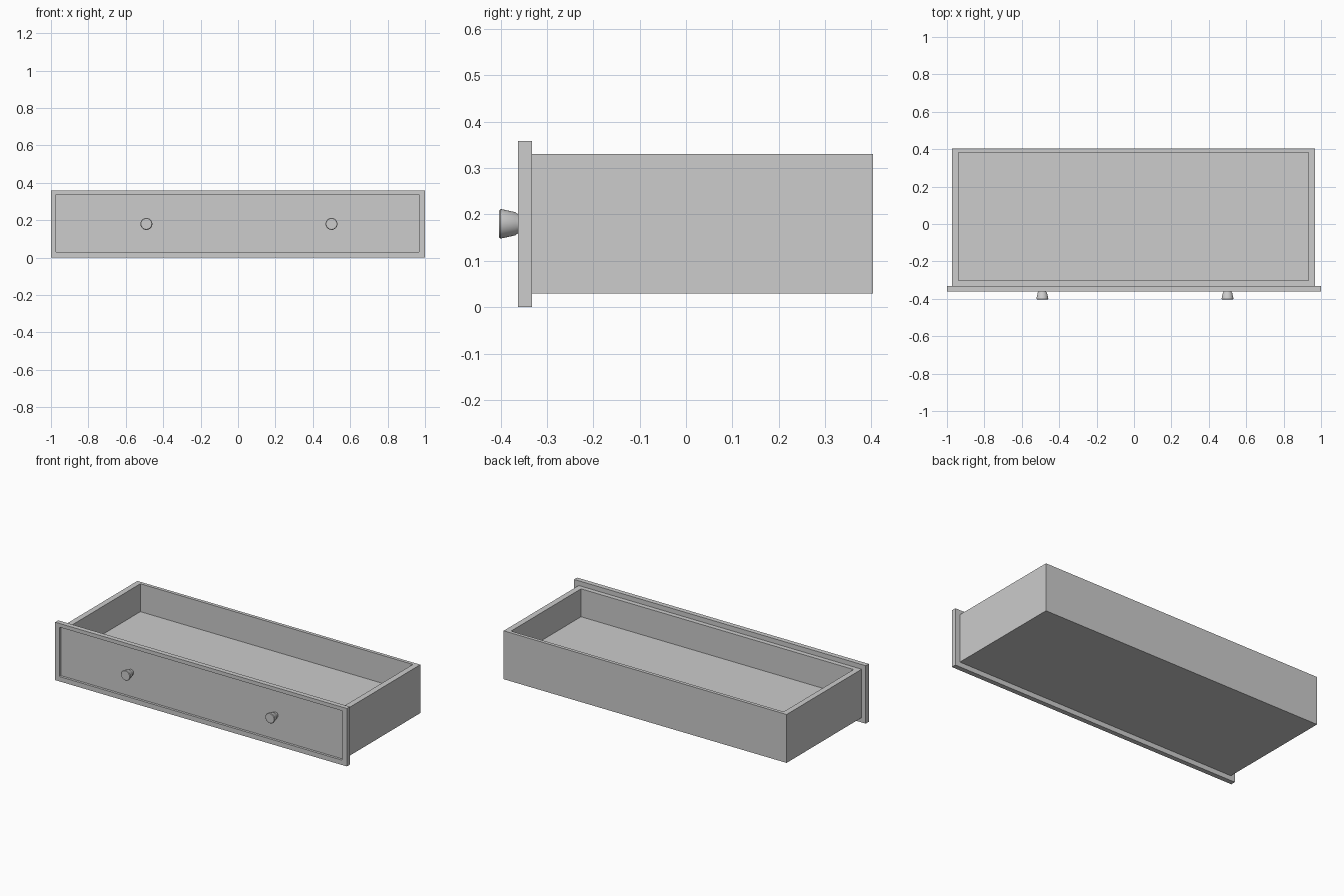
import bpy, bmesh, math
from mathutils import Vector, Matrix

cube = bpy.data.objects.get("Cube")
if cube:
    bpy.data.objects.remove(cube, do_unlink=True)

GREY = 0.604
mat = bpy.data.materials.new("plain grey")
mat.use_nodes = True
mat.diffuse_color = (GREY, GREY, GREY, 1)
mat.node_tree.nodes["Principled BSDF"].inputs["Base Color"].default_value = (GREY, GREY, GREY, 1)


def finish(bm, name):
    bmesh.ops.recalc_face_normals(bm, faces=bm.faces)
    mesh = bpy.data.meshes.new(name)
    bm.to_mesh(mesh)
    bm.free()
    mesh.materials.append(mat)
    obj = bpy.data.objects.new(name, mesh)
    bpy.context.collection.objects.link(obj)
    return obj


def hollow_box(name, low, high, open_low, open_high, direction, depth):
    """Box with a rectangular recess sunk into the face looking along direction."""
    low, high = Vector(low), Vector(high)
    direction = Vector(direction)
    bm = bmesh.new()
    size = Matrix.Diagonal((*(high - low), 1))
    bmesh.ops.create_cube(bm, size=1, matrix=Matrix.Translation((low + high) / 2) @ size)
    bm.normal_update()
    face = max(bm.faces, key=lambda f: f.normal.dot(direction))
    bmesh.ops.inset_individual(bm, faces=[face], thickness=0.01)
    middle = (low + high) / 2
    for v in face.verts:
        for axis in range(3):
            if not direction[axis]:
                v.co[axis] = open_low[axis] if v.co[axis] < middle[axis] else open_high[axis]
    floor = bmesh.ops.extrude_discrete_faces(bm, faces=[face])["faces"][0]
    bmesh.ops.translate(bm, verts=floor.verts, vec=-direction * depth)
    return finish(bm, name)


# Open tray with a thick base
hollow_box("drawer_box", (-0.972, -0.332, 0.03), (0.968, 0.403, 0.33),
           (-0.937, -0.303, 0), (0.932, 0.382, 0), (0, 0, 1), 0.173)

# Front panel with a raised border
hollow_box("front_panel", (-1, -0.362, 0), (1, -0.332, 0.359),
           (-0.972, 0, 0.03), (0.968, 0, 0.336), (0, -1, 0), 0.015)


def knob(name, x):
    """Flared round knob turned from a profile of (radius, y)."""
    profile = [(0, -0.403), (0.029, -0.403), (0.032, -0.4),
               (0.025, -0.368), (0.02, -0.362), (0.018, -0.346)]
    bm = bmesh.new()
    verts = [bm.verts.new((r, y, 0)) for r, y in profile]
    edges = [bm.edges.new(pair) for pair in zip(verts, verts[1:])]
    bmesh.ops.spin(bm, geom=verts + edges, cent=(0, 0, 0), axis=(0, 1, 0),
                   angle=math.tau, steps=32)
    bmesh.ops.remove_doubles(bm, verts=bm.verts, dist=0.0001)
    obj = finish(bm, name)
    obj.location = (x, 0, 0.18)
    bpy.ops.object.select_all(action='DESELECT')
    obj.select_set(True)
    bpy.context.view_layer.objects.active = obj
    bpy.ops.object.shade_smooth_by_angle(angle=math.radians(40))


# Pair of pull knobs
knob("right_knob", -0.49)
knob("left_knob", 0.5)
